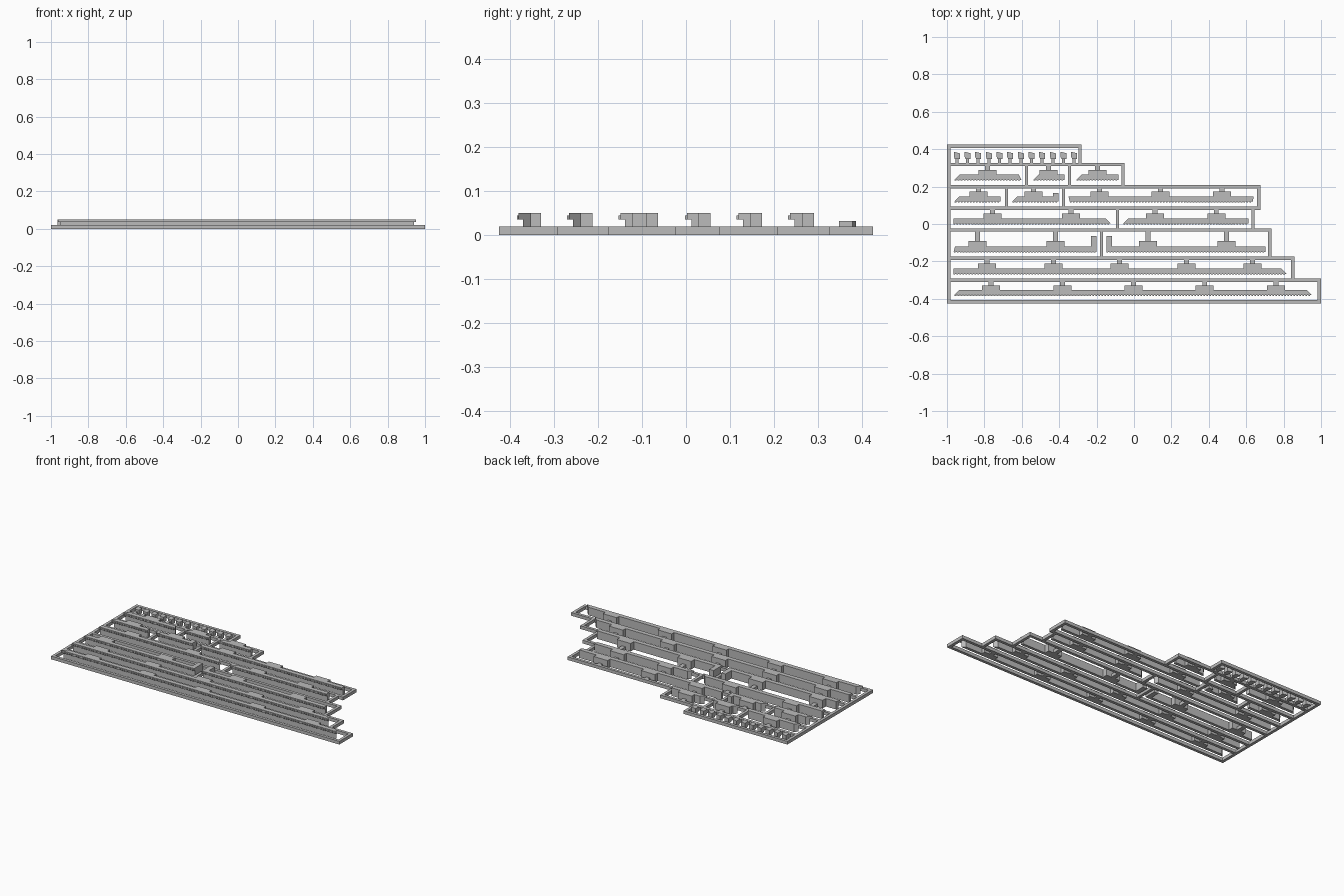
import bpy
import bmesh

cube = bpy.data.objects.get("Cube")
if cube:
    bpy.data.objects.remove(cube)

grey = bpy.data.materials.new("light grey plastic")
grey.use_nodes = True
grey.diffuse_color = (0.5, 0.5, 0.5, 1)
grey.node_tree.nodes["Principled BSDF"].inputs["Base Color"].default_value = (0.5, 0.5, 0.5, 1)

BAR = 0.018     # frame bar width
LOW = 0.02      # frame height
TALL = 0.05     # moulding height
LIP_Z = 0.036   # underside of the overhanging lip
DEPTH = 0.032   # moulding depth, lip included
OVER = 0.014    # lip overhang


def prism(bm, outline, z0, z1):
    """Extrude a counter-clockwise xy outline between two heights."""
    lower = [bm.verts.new((x, y, z0)) for x, y in outline]
    upper = [bm.verts.new((x, y, z1)) for x, y in outline]
    n = len(outline)
    bm.faces.new(lower[::-1])
    bm.faces.new(upper)
    for i in range(n):
        j = (i + 1) % n
        bm.faces.new((lower[i], lower[j], upper[j], upper[i]))


def box(bm, x0, x1, y0, y1, z0, z1):
    prism(bm, [(x0, y0), (x1, y0), (x1, y1), (x0, y1)], z0, z1)


def finish(bm, name):
    mesh = bpy.data.meshes.new(name)
    bm.to_mesh(mesh)
    bm.free()
    mesh.materials.append(grey)
    bpy.context.collection.objects.link(bpy.data.objects.new(name, mesh))


# Stepped frame: lower edge of each horizontal bar, right end of each row, dividers
edges = [-0.424, -0.309, -0.193, -0.041, 0.075, 0.19, 0.309, 0.406]
ends = [1.0, 0.857, 0.735, 0.645, 0.676, -0.05, -0.28]
dividers = [[], [], [-0.174], [-0.088], [-0.682, -0.377], [-0.575, -0.345], []]
bm = bmesh.new()
for i, y in enumerate(edges):
    reach = max(ends[max(i - 1, 0):i + 1])
    box(bm, -1, reach, y, y + BAR, 0, LOW)
for i, end in enumerate(ends):
    y0, y1 = edges[i] + BAR, edges[i + 1]
    box(bm, -1, -1 + BAR, y0, y1, 0, LOW)
    box(bm, end - BAR, end, y0, y1, 0, LOW)
    for x in dividers[i]:
        box(bm, x - BAR / 2, x + BAR / 2, y0, y1, 0, LOW)
finish(bm, "frame")


def moulding(name, row, x0, x1, y, cuts, tabs, rise=0.026, post=None):
    """Lipped strip with mitred ends, dentils, rear tabs and sprue gates.
    cuts: how far the left and right ends lean inwards at the back."""
    bm = bmesh.new()
    back = y + DEPTH
    top = back + rise

    def slab(front, z0, z1):
        t = (front - y) / DEPTH
        prism(bm, [(x0 + cuts[0] * t, front), (x1 - cuts[1] * t, front),
                   (x1 - cuts[1], back), (x0 + cuts[0], back)], z0, z1)

    slab(y + OVER, 0, LIP_Z)
    slab(y + 0.004, LIP_Z, TALL)
    # Dentils along the front of the lip
    start, stop = x0 + max(cuts[0], 0) * 0.2, x1 - max(cuts[1], 0) * 0.2
    count = max(1, round((stop - start) / 0.016))
    pitch = (stop - start) / count
    for k in range(count):
        x = start + pitch * k
        box(bm, x, x + pitch * 0.55, y, y + 0.006, LIP_Z, TALL - 0.005)
    # Rear tabs and gates to the bar behind
    for x in tabs:
        box(bm, x - 0.048, x + 0.048, back, top, 0, TALL)
        box(bm, x - 0.013, x + 0.013, top, edges[row + 1], 0, LOW)
    # Return leg at one end
    if post:
        side, height = post
        a, b = (x0, x0 + 0.03) if side == "left" else (x1 - 0.03, x1)
        box(bm, a, b, back, back + height, 0, TALL)
    finish(bm, name)


M = 0.032  # mitre
moulding("longest_strip", 0, -0.965, 0.955, -0.384, (M, M), [-0.764, -0.383, -0.002, 0.378, 0.759], 0.023)
moulding("second_strip", 1, -0.965, 0.82, -0.27, (0, M), [-0.786, -0.43, -0.077, 0.281, 0.634])
moulding("left_leg_strip", 2, -0.965, -0.2, -0.153, (0.008, 0), [-0.837, -0.42], 0.031, ("right", 0.058))
moulding("right_leg_strip", 2, -0.147, 0.703, -0.153, (0, 0), [0.075, 0.495], 0.031, ("left", 0.058))
moulding("fourth_left_strip", 3, -0.965, -0.12, -0.002, (0, M), [-0.757, -0.337])
moulding("fourth_right_strip", 3, -0.062, 0.612, -0.002, (M, 0), [0.113, 0.44])
moulding("short_strip", 4, -0.965, -0.714, 0.115, (M, 0), [-0.832])
moulding("short_leg_strip", 4, -0.655, -0.404, 0.115, (M, 0), [-0.537], 0.026, ("right", 0.02))
moulding("fifth_long_strip", 4, -0.342, 0.634, 0.115, (-0.008, -0.006), [-0.184, 0.142, 0.471])
moulding("mitred_strip", 5, -0.965, -0.6, 0.232, (M, M * 0.5), [-0.784])
moulding("tiny_strip", 5, -0.543, -0.372, 0.232, (M, 0), [-0.457])
moulding("end_strip", 5, -0.313, -0.083, 0.232, (M, 0), [-0.195])

# Row of small brackets, each on a gate
bm = bmesh.new()
for k in range(12):
    x = -0.947 + k * 0.057
    prism(bm, [(x - 0.011, 0.347), (x + 0.016, 0.347), (x + 0.016, 0.378),
               (x - 0.016, 0.386), (x - 0.016, 0.36)], 0, 0.032)
    box(bm, x - 0.008, x + 0.008, edges[6] + BAR, 0.347, 0, LOW)
finish(bm, "small_brackets")
